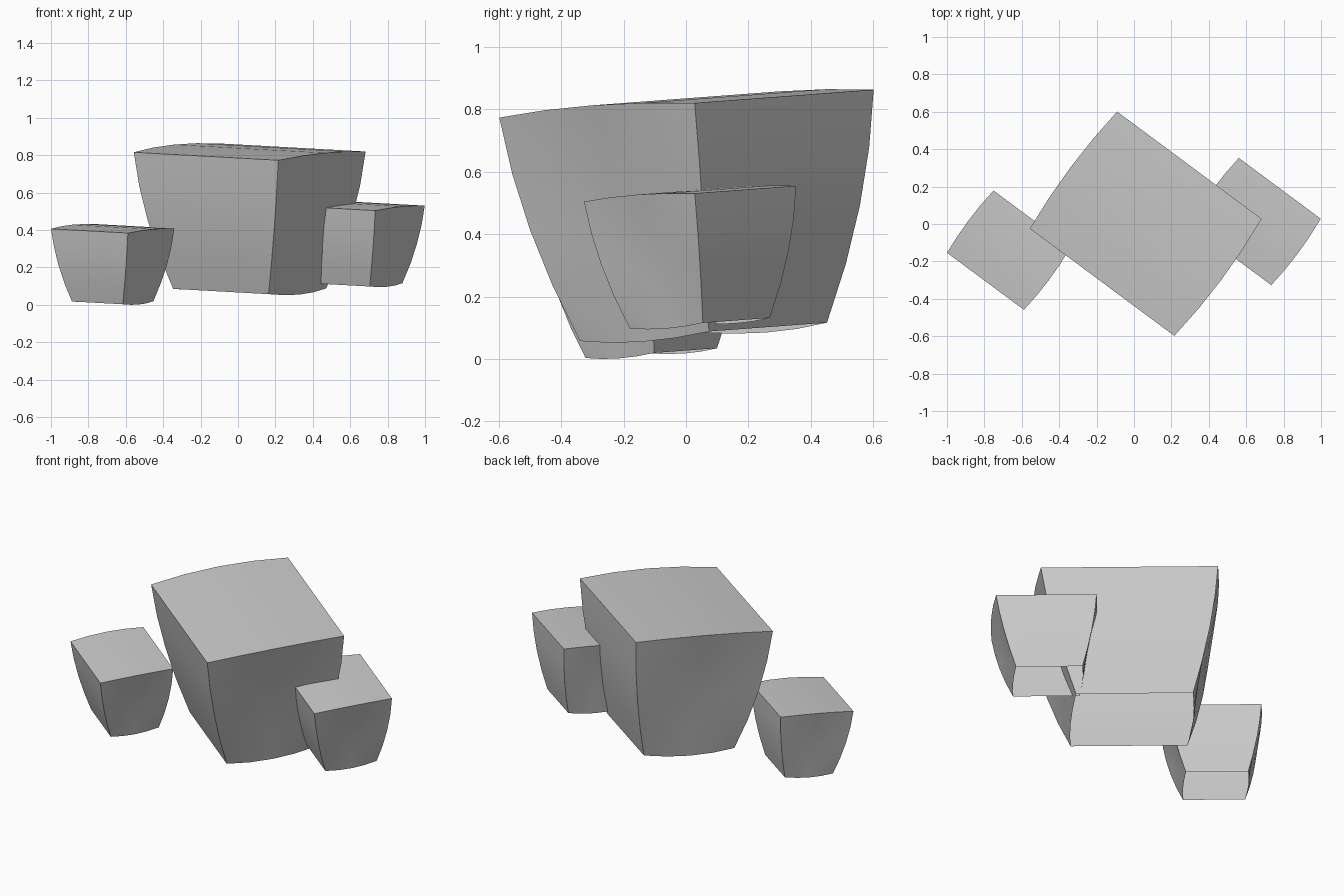
import bpy, bmesh, math
from mathutils import Matrix, Vector

if "Cube" in bpy.data.objects:
    bpy.data.objects.remove(bpy.data.objects["Cube"])

WIDTH, DEPTH, HEIGHT = 0.963, 0.782, 0.733
TAPER = 0.66          # bottom size relative to the top
TILT = Matrix.Rotation(math.radians(4.26), 4, 'X') @ Matrix.Rotation(math.radians(-36.65), 4, 'Z')


def warp(p):
    """Turn a point of the -1..1 cube into a point of the tapered block with bowed edges."""
    u, v, w = p
    scale = TAPER + (1 - TAPER) * (w + 1) / 2
    side = 0.022 * (1 - w * w)            # bow of the upright edges
    arch = 1 - v * v                      # bow across the depth
    x = u * (WIDTH / 2 * scale + side * v * v + 0.022 * scale * arch * w * w)
    y = v * (DEPTH / 2 * scale + side)
    z = HEIGHT * (w + 1) / 2 + w * 0.017 * arch
    return Vector((x, y, z))


def block(name, size, base):
    bm = bmesh.new()
    bmesh.ops.create_cube(bm, size=2)
    # open underside
    bottom = [f for f in bm.faces if f.normal.z < -0.5]
    bmesh.ops.delete(bm, geom=bottom, context='FACES_ONLY')
    bmesh.ops.subdivide_edges(bm, edges=bm.edges[:], cuts=3, use_grid_fill=True)
    for vert in bm.verts:
        vert.co = warp(vert.co) * size
    bm.transform(Matrix.Translation(base) @ TILT)
    mesh = bpy.data.meshes.new(name)
    bm.to_mesh(mesh)
    bm.free()
    obj = bpy.data.objects.new(name, mesh)
    bpy.context.collection.objects.link(obj)
    # smooth faces with crisp block edges
    bpy.ops.object.select_all(action='DESELECT')
    obj.select_set(True)
    bpy.context.view_layer.objects.active = obj
    bpy.ops.object.shade_smooth_by_angle(angle=math.radians(35))


# large middle block and the two small side blocks
block("middle_block", 1.0, (0.0625, 0.056, 0.087))
block("left_block", 0.532, (-0.67, -0.111, 0.019))
block("right_block", 0.567, (0.647, 0.044, 0.115))
